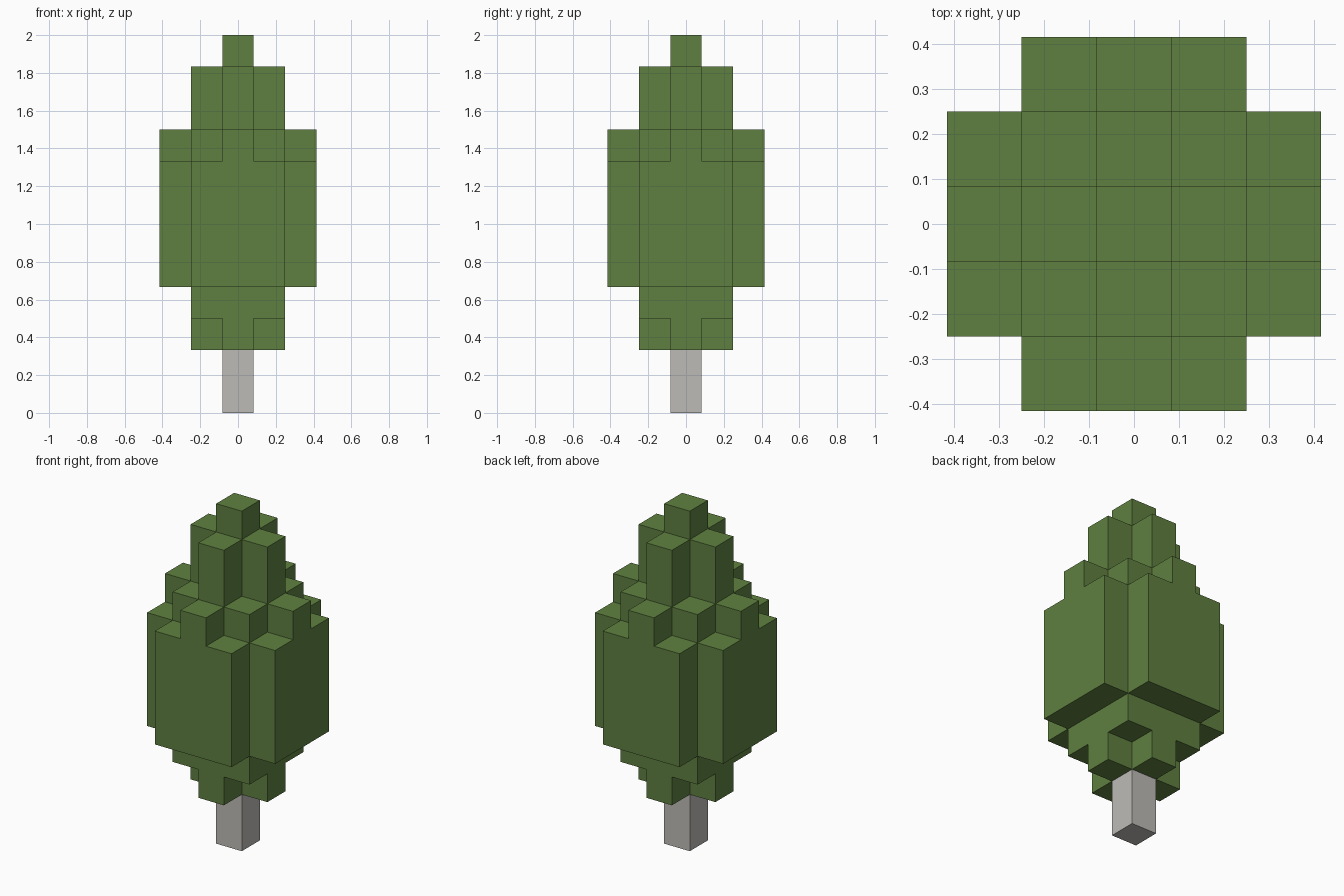
import bpy
import bmesh
import math
from mathutils import Vector

UNIT = 1 / 6  # edge length of one block

cube = bpy.data.objects.get("Cube")
if cube:
    bpy.data.objects.remove(cube)


def make_material(name, rgb):
    mat = bpy.data.materials.new(name)
    mat.use_nodes = True
    mat.diffuse_color = (*rgb, 1)
    mat.node_tree.nodes["Principled BSDF"].inputs["Base Color"].default_value = (*rgb, 1)
    return mat


def layer(z, reach, spread):
    """Blocks of one layer: limited per axis by reach and diagonally by spread."""
    span = range(-reach, reach + 1)
    return {(x, y, z) for x in span for y in span if abs(x) + abs(y) <= spread}


def build_blocks(name, cells, mat):
    """Outer skin of a set of blocks, with flat areas merged."""
    bm = bmesh.new()
    for cell in cells:
        centre = Vector(cell) + Vector((0, 0, 0.5))
        for axis in range(3):
            for sign in (-1, 1):
                normal = Vector((0, 0, 0))
                normal[axis] = sign
                if tuple(int(c + n) for c, n in zip(cell, normal)) in cells:
                    continue
                u = Vector((0, 0, 0))
                u[(axis + 1) % 3] = 0.5
                v = normal.cross(u)
                face_centre = centre + normal / 2
                corners = (-u - v, u - v, u + v, v - u)
                bm.faces.new([bm.verts.new((face_centre + c) * UNIT) for c in corners])
    bmesh.ops.remove_doubles(bm, verts=bm.verts, dist=UNIT / 100)
    bmesh.ops.dissolve_limit(bm, angle_limit=math.radians(1), verts=bm.verts, edges=bm.edges)
    mesh = bpy.data.meshes.new(name)
    bm.to_mesh(mesh)
    bm.free()
    mesh.materials.append(mat)
    obj = bpy.data.objects.new(name, mesh)
    bpy.context.collection.objects.link(obj)


# Trunk: a single column of blocks
trunk_cells = layer(0, 0, 0) | layer(1, 0, 0)
build_blocks("trunk", trunk_cells, make_material("pale grey bark", (0.509, 0.497, 0.474)))

# Foliage: (number of layers, reach, spread) from bottom to top
tiers = [
    (1, 1, 1),  # lower cross
    (1, 1, 2),  # square
    (4, 2, 3),  # wide body with notched corners
    (1, 2, 2),  # stepped shoulder
    (2, 1, 1),  # upper cross
    (1, 0, 0),  # tip
]
foliage_cells = set()
z = 2
for count, reach, spread in tiers:
    for _ in range(count):
        foliage_cells |= layer(z, reach, spread)
        z += 1
build_blocks("foliage", foliage_cells, make_material("leaf green", (0.114, 0.216, 0.051)))
